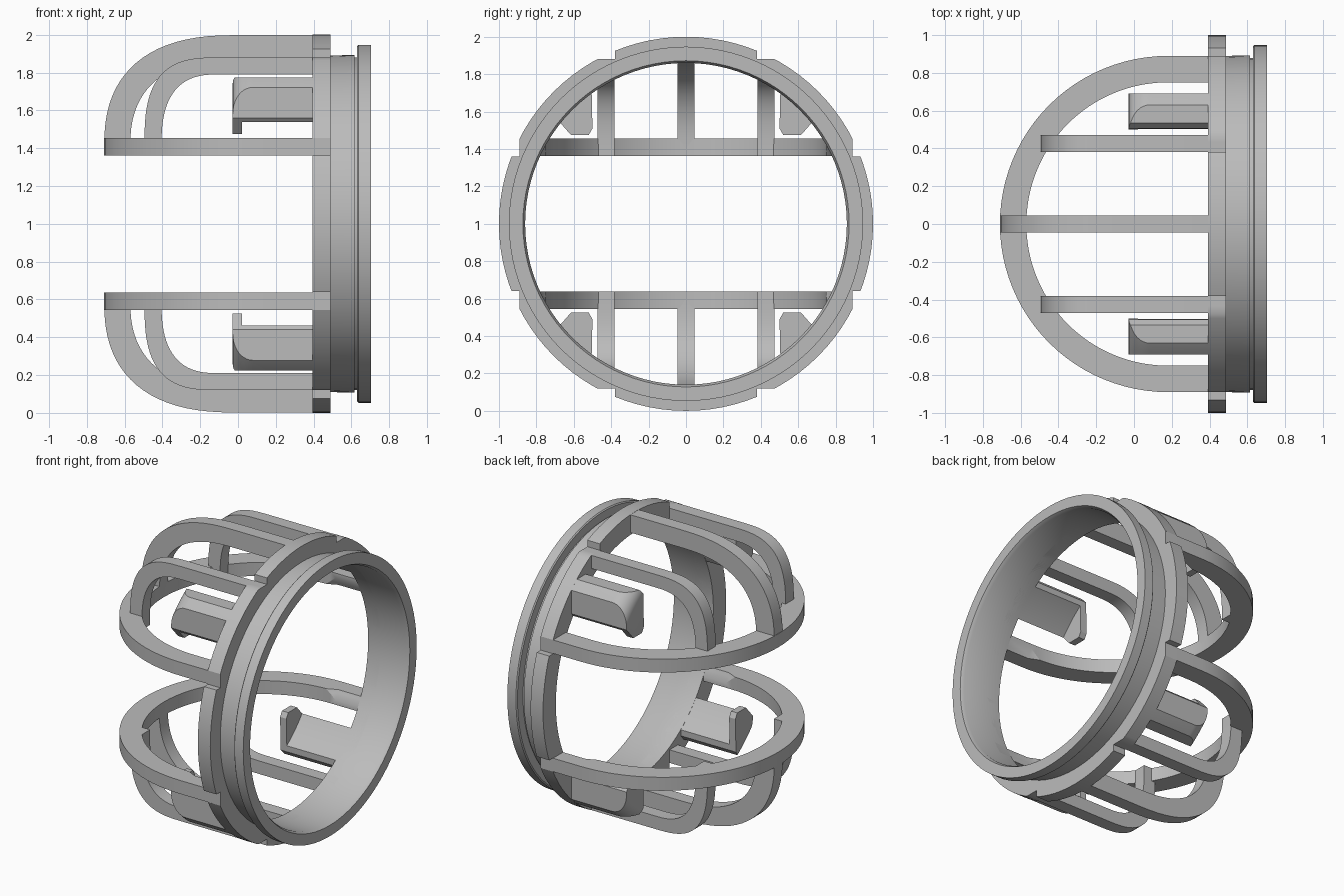
import bpy, bmesh, math
from mathutils import Vector

cube = bpy.data.objects.get("Cube")
if cube:
    bpy.data.objects.remove(cube, do_unlink=True)

grey = bpy.data.materials.new("plain grey")
grey.use_nodes = True
grey.diffuse_color = (0.5, 0.5, 0.5, 1)
grey.node_tree.nodes["Principled BSDF"].inputs["Base Color"].default_value = (0.5, 0.5, 0.5, 1)


def make(name, bm):
    bmesh.ops.recalc_face_normals(bm, faces=bm.faces[:])
    mesh = bpy.data.meshes.new(name)
    bm.to_mesh(mesh)
    bm.free()
    mesh.materials.append(grey)
    ob = bpy.data.objects.new(name, mesh)
    ob.location.z = 1  # everything is laid out around the ring axis
    bpy.context.collection.objects.link(ob)
    return ob


def prism(bm, points, lo, hi, axis):
    """Extrude a 2D outline between lo and hi along the given axis."""
    def place(p, h):
        c = list(p)
        c.insert("xyz".index(axis), h)
        return bm.verts.new(c)
    a = [place(p, lo) for p in points]
    b = [place(p, hi) for p in points]
    bm.faces.new(a)
    bm.faces.new(b[::-1])
    for i in range(len(a)):
        j = (i + 1) % len(a)
        bm.faces.new((a[i], a[j], b[j], b[i]))


def lathe(name, profile, segments=96):
    """Revolve a closed (x, radius) outline around the x axis."""
    bm = bmesh.new()
    rings = []
    for s in range(segments):
        t = 2 * math.pi * s / segments
        rings.append([bm.verts.new((x, r * math.cos(t), r * math.sin(t))) for x, r in profile])
    n = len(profile)
    for s in range(segments):
        a, b = rings[s], rings[(s + 1) % segments]
        for i in range(n):
            j = (i + 1) % n
            bm.faces.new((a[i], a[j], b[j], b[i]))
    return make(name, bm)


def finish(ob, cutter=None, operation='DIFFERENCE', mirror=(False, False)):
    """Apply the cut and the mirroring, then shade."""
    if cutter:
        cutter.hide_render = True
        mod = ob.modifiers.new("cut", 'BOOLEAN')
        mod.object, mod.operation, mod.solver = cutter, operation, 'EXACT'
    if any(mirror):
        mod = ob.modifiers.new("mirror", 'MIRROR')
        mod.use_axis = (False, mirror[0], mirror[1])
        mod.use_mirror_merge = False
    bpy.context.view_layer.update()
    graph = bpy.context.evaluated_depsgraph_get()
    mesh = bpy.data.meshes.new_from_object(ob.evaluated_get(graph))
    ob.modifiers.clear()
    ob.data = mesh
    bpy.ops.object.select_all(action='DESELECT')
    ob.select_set(True)
    bpy.context.view_layer.objects.active = ob
    bpy.ops.object.shade_smooth_by_angle(angle=math.radians(30))


def arch(cx, a, h, n, steps=20):
    """Quarter superellipse rising from x = cx - a to height h."""
    pts = []
    for i in range(steps + 1):
        t = math.pi / 2 * i / steps
        pts.append((cx - a * math.cos(t) ** (2 / n),
                    0.4 + (h - 0.4) * math.sin(t) ** (2 / n)))
    return pts


BASE, END = 0.362, 0.41

# Collar with its rear lip
finish(lathe("collar", [(0.40, 0.86), (0.40, 0.888), (0.615, 0.893), (0.615, 0.88),
                        (0.63, 0.88), (0.63, 0.94), (0.637, 0.947), (0.703, 0.947),
                        (0.703, 0.872), (0.68, 0.86)]))

# Flange, notched where the ribs meet it
flange = lathe("flange", [(0.393, 0.86), (0.393, 1.0), (0.488, 1.0), (0.488, 0.86)])
bm = bmesh.new()
for sy in (-1, 1):
    for sz in (-1, 1):
        for y0, y1, z0, z1 in ((0.38, 0.475, 0.88, 1.1), (0.89, 1.1, 0.36, 0.455)):
            prism(bm, [(sy * y0, sz * z0), (sy * y1, sz * z0),
                       (sy * y1, sz * z1), (sy * y0, sz * z1)], 0.3, 0.6, 'x')
notches = make("notch_cutter", bm)
finish(flange, notches)

# Bore that trims the inside of the ribs
bore = lathe("bore_cutter", [(0.12, 0.02), (0.12, 0.82), (0.22, 0.861), (0.8, 0.861), (0.8, 0.02)])

# Horizontal hoops
outer, inner = [], []
for i in range(49):
    t = math.pi / 2 + math.pi * i / 48
    c, s = math.cos(t), math.sin(t)
    outer.append((0.18 + 0.89 * c, 0.89 * s))
    inner.append((0.18 + 0.75 * c, 0.75 * s))
bm = bmesh.new()
prism(bm, [(END, 0.89)] + outer + [(END, -0.89), (END, -0.75)] + inner[::-1] + [(END, 0.75)],
      BASE, 0.455, 'z')
finish(make("horizontal_hoop", bm), bore, mirror=(False, True))


# Upright ribs
def rib(name, outside, inside, y0, y1, mirror):
    outline = ([(outside[0][0], BASE)] + outside + [(END, outside[-1][1]), (END, inside[-1][1])]
               + inside[::-1] + [(inside[0][0], BASE)])
    b = bmesh.new()
    prism(b, outline, y0, y1, 'y')
    finish(make(name, b), bore, mirror=mirror)


rib("centre_rib", arch(0, 0.708, 0.998, 2.5), arch(0, 0.57, 0.875, 2.5),
    -0.046, 0.046, (False, True))
rib("side_rib", arch(-0.1, 0.395, 0.88, 3), arch(-0.1, 0.305, 0.79, 2.7),
    0.382, 0.472, (True, True))

# Hooked clips with a rounded nose
bm = bmesh.new()
prism(bm, [(0.50, 0.51), (0.52, 0.475), (0.615, 0.475), (0.69, 0.56),
           (0.69, 0.775), (0.535, 0.775), (0.505, 0.74)], -0.2, END, 'x')
clip = make("clip", bm)
nose = [(0.08 - 0.108 * math.cos(t), 0.90 + 0.099 * math.sin(t))
        for t in (math.pi / 2 * i / 10 for i in range(11))]
shell = lathe("clip_shell_cutter", [(-0.028, 0.5)] + nose
              + [(0.6, 0.999), (0.6, 0.861), (0.02, 0.861), (0.02, 0.5)], 128)
finish(clip, shell, 'INTERSECT', (True, True))

# Remove the helpers
for helper in (notches, bore, shell):
    bpy.data.objects.remove(helper, do_unlink=True)
